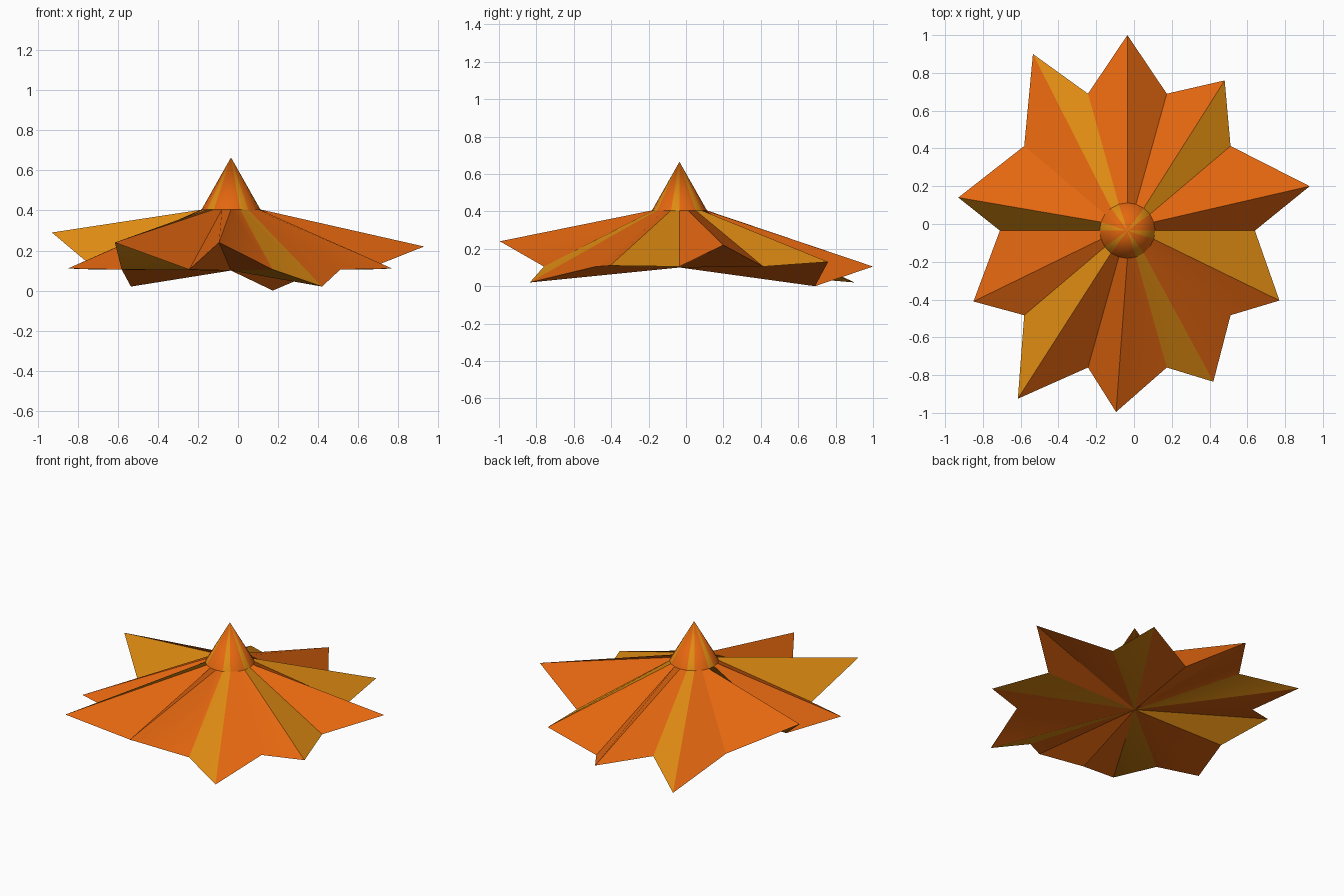
import bpy, bmesh
from math import sin, cos, pi, radians

if "Cube" in bpy.data.objects:
    bpy.data.objects.remove(bpy.data.objects["Cube"], do_unlink=True)


def make_material(name, rgb):
    mat = bpy.data.materials.new(name)
    mat.use_nodes = True
    mat.diffuse_color = (*rgb, 1)
    mat.node_tree.nodes["Principled BSDF"].inputs["Base Color"].default_value = (*rgb, 1)
    return mat


MATERIALS = [make_material("orange cloth", (0.78, 0.135, 0.005)),
             make_material("golden cloth", (0.74, 0.26, 0.006))]

PETALS = 10
SIDES = 2 * PETALS
CENTRE = -0.035
# Golden panels repeat every half turn
GOLD = {2, 6, 9}

# Petal tips, counterclockwise from the +x side
TIPS = [(0.93, 0.20, 0.22), (0.48, 0.76, 0.13), (-0.035, 1.0, 0.105),
        (-0.535, 0.90, 0.02), (-0.93, 0.14, 0.29), (-0.85, -0.41, 0.11),
        (-0.615, -0.925, 0.24), (-0.095, -0.995, 0.24),
        (0.42, -0.835, 0.02), (0.77, -0.405, 0.11)]


def ellipse_point(i, rx, ry, z):
    a = 2 * pi * i / SIDES
    return (CENTRE + rx * cos(a), CENTRE + ry * sin(a), z)


def rim_point(i):
    if i % 2:
        return TIPS[i // 2]
    return ellipse_point(i, 0.675, 0.762, 0.0 if i == 4 else 0.105)


def add_fan(bm, hub, ring, flip=False):
    for i in range(SIDES):
        tri = [hub, ring[i], ring[(i + 1) % SIDES]]
        face = bm.faces.new(tri[::-1] if flip else tri)
        face.material_index = int(i % PETALS in GOLD)


def finish(bm, name):
    mesh = bpy.data.meshes.new(name)
    bm.to_mesh(mesh)
    bm.free()
    for mat in MATERIALS:
        mesh.materials.append(mat)
    obj = bpy.data.objects.new(name, mesh)
    bpy.context.collection.objects.link(obj)
    bpy.ops.object.select_all(action="DESELECT")
    obj.select_set(True)
    bpy.context.view_layer.objects.active = obj
    bpy.ops.object.shade_smooth_by_angle(angle=radians(25))


collar = [ellipse_point(i, 0.147, 0.147, 0.405) for i in range(SIDES)]

# Pointed cap
bm = bmesh.new()
ring = [bm.verts.new(p) for p in collar]
add_fan(bm, bm.verts.new((CENTRE, CENTRE, 0.665)), ring)
finish(bm, "pointed_cap")

# Star canopy with its closed underside
bm = bmesh.new()
ring = [bm.verts.new(p) for p in collar]
rim = [bm.verts.new(rim_point(i)) for i in range(SIDES)]
for i in range(SIDES):
    j = (i + 1) % SIDES
    panel = bm.faces.new((ring[i], rim[i], rim[j], ring[j]))
    panel.material_index = int(i % PETALS in GOLD)
add_fan(bm, bm.verts.new((CENTRE, CENTRE, 0.1)), rim, flip=True)
finish(bm, "star_canopy")
